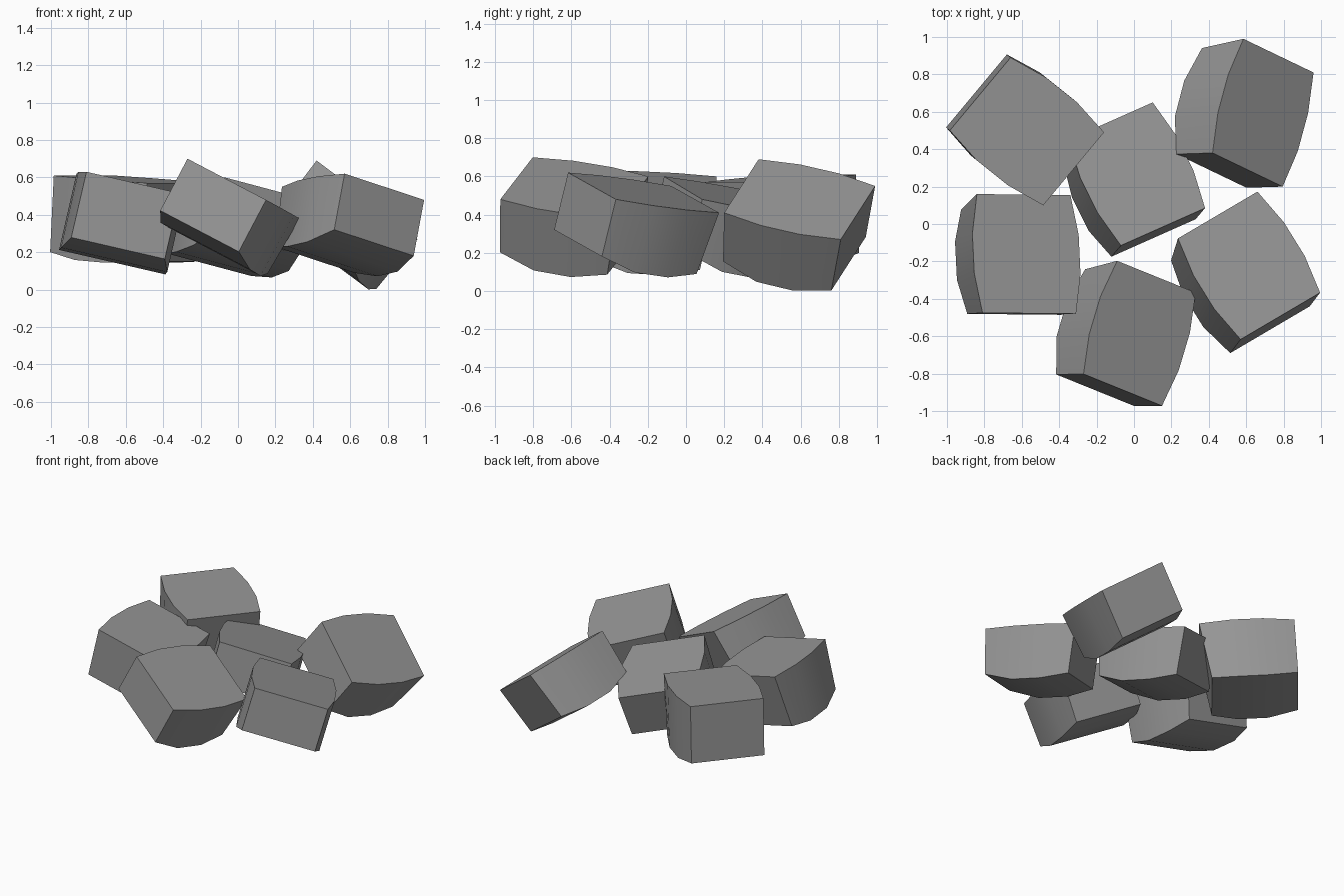
import bpy, bmesh, math
from mathutils import Vector

if "Cube" in bpy.data.objects:
    bpy.data.objects.remove(bpy.data.objects["Cube"])

# Dark grey stone
grey = bpy.data.materials.new("dark_grey")
grey.diffuse_color = (0.3, 0.3, 0.3, 1.0)
grey.use_nodes = True
grey.node_tree.nodes["Principled BSDF"].inputs["Base Color"].default_value = grey.diffuse_color


def stone(name, corner, across, along, depth=0.313, belly=0.055, inset=0.045, near=0.0):
    """Barrel-sided block: flat top, bulged sides and belly, lofted over four sections.
    corner = near right top corner, across = width edge, along = length edge."""
    tr, w, l = Vector(corner), Vector(across), Vector(along)
    length, width = l.length, w.length
    l.normalize()
    w.normalize()
    n = w.cross(l).normalized()
    centre = tr - w * width / 2
    # top position, bottom position, half width, depth per section
    sections = [
        (0.0, near, width / 2, depth),
        (length * 0.333, 0.20, width / 2 + 0.035, depth + belly),
        (length * 0.666, 0.405, width / 2 + 0.035, depth + belly * 1.05),
        (length, length - inset, width / 2, depth + belly * 0.5),
    ]
    bm = bmesh.new()
    rings = []
    for top, bottom, half, deep in sections:
        pts = [centre + l * top - w * half, centre + l * top + w * half,
               centre + l * bottom + w * half - n * deep,
               centre + l * bottom - w * half - n * deep]
        rings.append([bm.verts.new(p) for p in pts])
    for a, b in zip(rings, rings[1:]):
        for i in range(4):
            j = (i + 1) % 4
            bm.faces.new((a[i], a[j], b[j], b[i]))
    bm.faces.new(rings[0])
    bm.faces.new(rings[-1])
    bmesh.ops.recalc_face_normals(bm, faces=bm.faces)
    mesh = bpy.data.meshes.new(name)
    bm.to_mesh(mesh)
    bm.free()
    mesh.materials.append(grey)
    ob = bpy.data.objects.new(name, mesh)
    bpy.context.collection.objects.link(ob)
    bpy.ops.object.select_all(action='DESELECT')
    ob.select_set(True)
    bpy.context.view_layer.objects.active = ob
    bpy.ops.object.shade_smooth_by_angle(angle=math.radians(30))


# Six tumbled blocks
stone("right_stone", (0.995, -0.367, 0.48), (0.425, 0.25, -0.14), (-0.335, 0.54, -0.07))
stone("front_stone", (0.15, -0.972, 0.48), (0.42, -0.17, -0.22), (0.18, 0.605, -0.10))
stone("back_right_stone", (0.795, 0.20, 0.41), (0.375, -0.18, -0.28), (0.165, 0.61, -0.14),
      depth=0.32)
stone("left_stone", (-0.31, -0.48, 0.515), (0.50, -0.005, -0.115), (-0.03, 0.635, -0.03),
      depth=0.36, inset=0.06, near=0.015)
stone("back_left_stone", (-0.985, 0.50, 0.61), (-0.325, -0.39, 0.0), (0.50, -0.40, -0.04),
      depth=0.41, belly=0.03, inset=0.06)
stone("centre_stone", (0.38, 0.085, 0.48), (0.45, 0.20, -0.12), (-0.28, 0.565, -0.10),
      depth=0.30, near=0.015)
